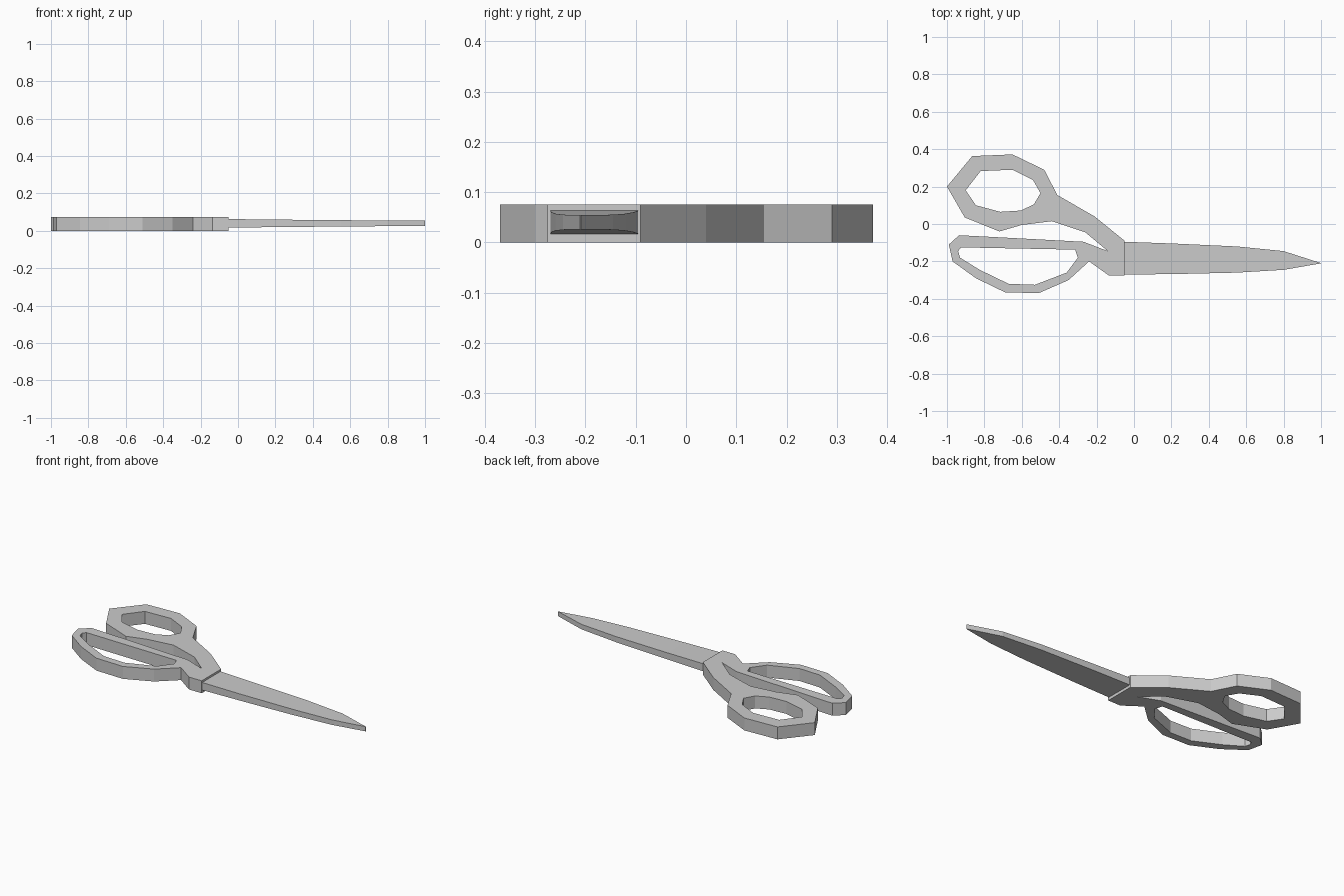
import bpy
import bmesh

cube = bpy.data.objects.get("Cube")
if cube:
    bpy.data.objects.remove(cube, do_unlink=True)


def make_material(name, colour):
    material = bpy.data.materials.new(name)
    material.use_nodes = True
    material.diffuse_color = colour
    material.node_tree.nodes["Principled BSDF"].inputs["Base Color"].default_value = colour
    return material


grey = make_material("plain grey", (0.6, 0.6, 0.6, 1))


def add_object(name, mesh):
    mesh.materials.clear()
    mesh.materials.append(grey)
    part = bpy.data.objects.new(name, mesh)
    bpy.context.collection.objects.link(part)
    return part


def plate_with_holes(name, outlines, thickness):
    """Extrude closed outlines; inner outlines become holes."""
    curve = bpy.data.curves.new(name + " outline", "CURVE")
    curve.dimensions = "2D"
    curve.fill_mode = "BOTH"
    curve.extrude = thickness / 2
    for outline in outlines:
        spline = curve.splines.new("POLY")
        spline.points.add(len(outline) - 1)
        for point, (x, y) in zip(spline.points, outline):
            point.co = (x, y, 0, 1)
        spline.use_cyclic_u = True
    helper = bpy.data.objects.new(name + " helper", curve)
    bpy.context.collection.objects.link(helper)
    depsgraph = bpy.context.evaluated_depsgraph_get()
    mesh = bpy.data.meshes.new_from_object(helper.evaluated_get(depsgraph))
    bpy.data.objects.remove(helper, do_unlink=True)
    bm = bmesh.new()
    bm.from_mesh(mesh)
    bmesh.ops.remove_doubles(bm, verts=bm.verts, dist=0.0005)
    bmesh.ops.translate(bm, verts=bm.verts, vec=(0, 0, thickness / 2))
    bmesh.ops.recalc_face_normals(bm, faces=bm.faces)
    for face in bm.faces:
        face.smooth = False
    bm.to_mesh(mesh)
    bm.free()
    return add_object(name, mesh)


# Handle: neck, thumb ring and finger ring in one outline
handle_edge = [
    (-.05, -.09), (-.21, .04), (-.41, .155), (-.48, .29), (-.65, .372),
    (-.865, .363), (-1, .2), (-.905, .035), (-.72, -.04), (-.6, -.005),
    (-.44, .015), (-.26, -.045), (-.14, -.145), (-.27, -.095), (-.61, -.077),
    (-.935, -.06), (-.99, -.11), (-.97, -.2), (-.845, -.29), (-.69, -.365),
    (-.51, -.37), (-.35, -.3), (-.24, -.2), (-.135, -.275), (-.05, -.275),
]
thumb_hole = [
    (-.82, .283), (-.65, .29), (-.54, .235), (-.5, .165), (-.535, .105),
    (-.605, .072), (-.715, .065), (-.845, .1), (-.9, .18),
]
finger_hole = [
    (-.925, -.125), (-.315, -.137), (-.3, -.18), (-.36, -.26), (-.53, -.325),
    (-.67, -.32), (-.825, -.245), (-.93, -.18), (-.94, -.145),
]
plate_with_holes("handle", [handle_edge, thumb_hole, finger_hole], 0.075)


# Blade: cross-sections of x, lower y, upper y and half thickness
def tapered_blade(name, sections, middle):
    bm = bmesh.new()
    rings = []
    for x, low, high, half in sections:
        corners = [(low, -half), (high, -half), (high, half), (low, half)]
        rings.append([bm.verts.new((x, y, middle + z)) for y, z in corners])
    for first, second in zip(rings, rings[1:]):
        for i in range(4):
            j = (i + 1) % 4
            bm.faces.new((first[i], first[j], second[j], second[i]))
    bm.faces.new(rings[0])
    bm.faces.new(rings[-1])
    bmesh.ops.remove_doubles(bm, verts=bm.verts, dist=0.0005)
    bmesh.ops.recalc_face_normals(bm, faces=bm.faces)
    mesh = bpy.data.meshes.new(name)
    bm.to_mesh(mesh)
    bm.free()
    return add_object(name, mesh)


tapered_blade("blade", [
    (-.055, -.27, -.095, .023), (.2, -.268, -.104, .02), (.55, -.26, -.12, .017),
    (.8, -.245, -.145, .015), (1, -.2105, -.209, .014),
], 0.04)
